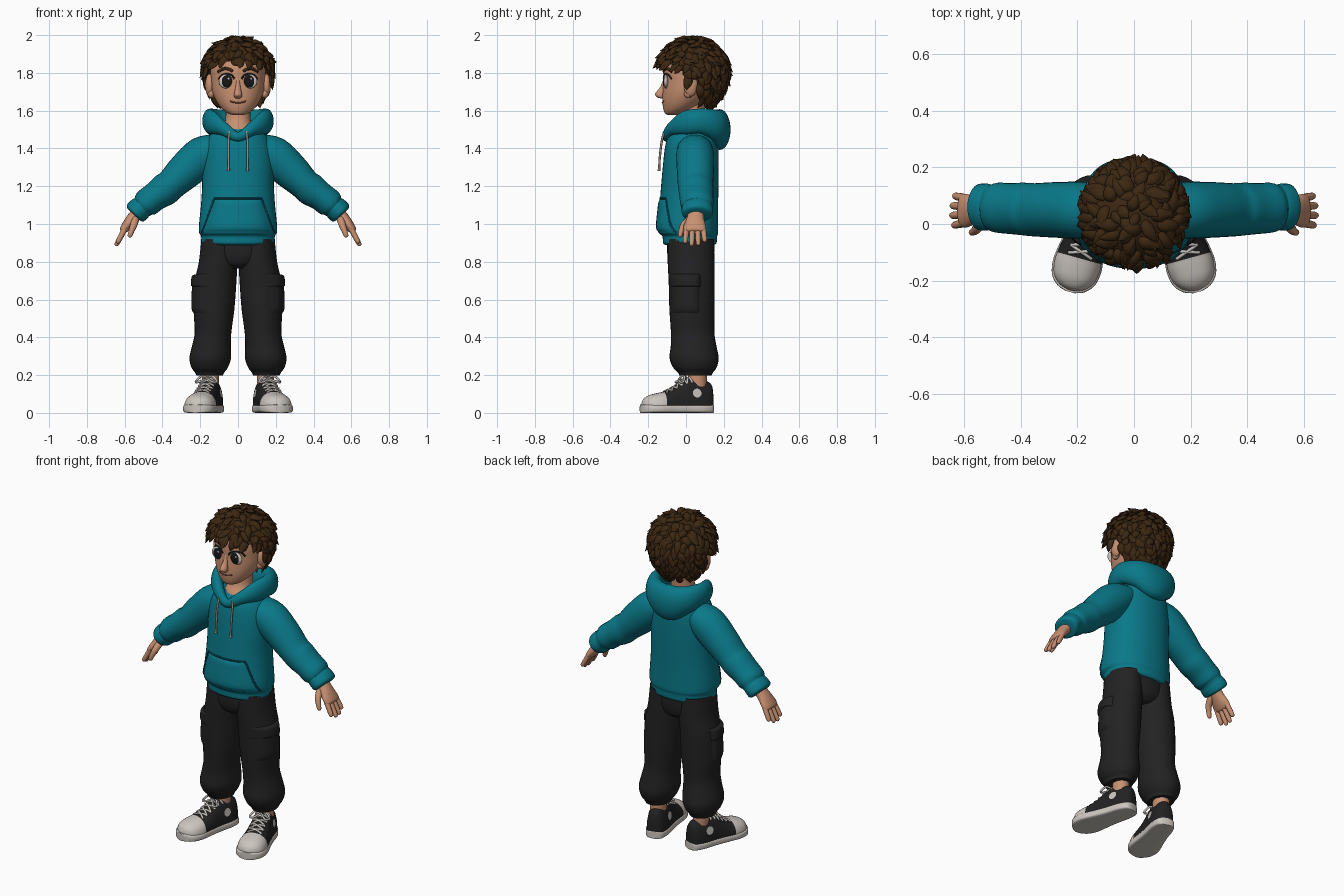
import bpy, bmesh, math, random
from mathutils import Vector, Matrix
from mathutils.bvhtree import BVHTree

random.seed(4)
X, Y, Z = Vector((1, 0, 0)), Vector((0, 1, 0)), Vector((0, 0, 1))
if "Cube" in bpy.data.objects:
    bpy.data.objects.remove(bpy.data.objects["Cube"])


def material(name, *rgb):
    m = bpy.data.materials.new(name)
    m.use_nodes = True
    m.diffuse_color = (*rgb, 1)
    m.node_tree.nodes["Principled BSDF"].inputs["Base Color"].default_value = (*rgb, 1)
    return m


SKIN = material("skin", .58, .28, .165)
HAIR = material("dark brown hair", .045, .02, .006)
TEAL = material("teal fleece", .003, .19, .25)
SEAM = material("dark teal seam", .002, .07, .1)
CHAR = material("charcoal cloth", .016, .016, .017)
WHITE = material("off white rubber", .6, .56, .52)
CORD = material("tan cord", .36, .27, .22)
DARK = material("near black", .008, .008, .008)
LIP = material("lip brown", .26, .09, .06)


def make(name, bm, mats, rule=None, matrix=None):
    """Turn a bmesh into a smooth object; returns a tree of its surface."""
    bmesh.ops.recalc_face_normals(bm, faces=bm.faces)
    tree = BVHTree.FromBMesh(bm)
    if rule:
        for f in bm.faces:
            f.material_index = rule(f.calc_center_median())
    if matrix:
        bm.transform(matrix)
        bmesh.ops.recalc_face_normals(bm, faces=bm.faces)
    mesh = bpy.data.meshes.new(name)
    bm.to_mesh(mesh)
    bm.free()
    for m in mats:
        mesh.materials.append(m)
    ob = bpy.data.objects.new(name, mesh)
    bpy.context.collection.objects.link(ob)
    bpy.ops.object.select_all(action='DESELECT')
    ob.select_set(True)
    bpy.context.view_layer.objects.active = ob
    bpy.ops.object.shade_smooth_by_angle(angle=math.radians(55))
    return tree


def spline(pts, steps, closed):
    pts = [Vector(p) for p in pts]
    n, out = len(pts), []
    pick = lambda i: pts[i % n] if closed else pts[max(0, min(n - 1, i))]
    for i in range(n if closed else n - 1):
        a, b, c, d = (pick(i + k) for k in (-1, 0, 1, 2))
        for k in range(steps):
            t = k / steps
            out.append(b + (c - a) * (t / 2) + (a * 2 - b * 5 + c * 4 - d) * (t * t / 2)
                       + (b * 3 - a - c * 3 + d) * (t ** 3 / 2))
    return out if closed else out + [pts[-1]]


def sweep(bm, pts, n=24, steps=4, hint=Y, flat=False, closed=False, floor=None, power=1.0):
    """Skin elliptic rings (x, y, z, side radius, hint radius) along a path."""
    path = spline(pts, steps, closed)
    rings, m = [], len(path)
    for i, p in enumerate(path):
        nxt = path[(i + 1) % m if closed else min(i + 1, m - 1)]
        prv = path[i - 1 if closed else max(i - 1, 0)]
        t = Z if flat else Vector((nxt - prv)[:3]).normalized()
        b = (hint - t * hint.dot(t)).normalized()
        a = b.cross(t)
        ring = []
        for k in range(n):
            c, s = math.cos(math.tau * k / n), math.sin(math.tau * k / n)
            c, s = (math.copysign(abs(v) ** power, v) for v in (c, s))
            v = Vector(p[:3]) + a * (c * max(p[3], .001)) + b * (s * max(p[4], .001))
            if floor is not None:
                v.z = max(v.z, floor)
            ring.append(bm.verts.new(v))
        rings.append(ring)
    for i in range(m if closed else m - 1):
        r, q = rings[i], rings[(i + 1) % m]
        for k in range(n):
            bm.faces.new((r[k], r[(k + 1) % n], q[(k + 1) % n], q[k]))
    if not closed:
        bm.faces.new(rings[0])
        bm.faces.new(rings[-1])


def tube(name, pts, mat, side=1, matrix=None, **kw):
    bm = bmesh.new()
    sweep(bm, [(p[0] * side, *p[1:]) for p in pts], **kw)
    return make(name, bm, [mat], matrix=matrix)


def blob(name, mat, centre, radii):
    bm = bmesh.new()
    bmesh.ops.create_uvsphere(bm, u_segments=24, v_segments=16, radius=1,
                              matrix=Matrix.Translation(centre) @ Matrix.Diagonal((*radii, 1)))
    make(name, bm, [mat])


def project(tree, p, d):
    hit = tree.ray_cast(Vector(p) - d, d)[0]
    return hit if hit else Vector(p)


def line_on(name, tree, pts, d, mat, r, matrix=None, hint=Z):
    tube(name, [(*project(tree, p, d), r, r) for p in pts], mat, n=8, hint=hint, matrix=matrix)


def patch(name, tree, place, d, puff, mat, n=16):
    """Padded panel laid on a surface; place(u, v) gives the start point."""
    bm = bmesh.new()
    grid = []
    for i in range(n + 1):
        for j in range(n + 1):
            u, v = 2 * i / n - 1, 2 * j / n - 1
            lift = puff * (1 - max(abs(u), abs(v)) ** 8) - .003
            grid.append(bm.verts.new(project(tree, place(u, v), d) - d * lift))
    for i in range(n):
        for j in range(n):
            k = i * (n + 1) + j
            bm.faces.new((grid[k], grid[k + 1], grid[k + n + 2], grid[k + n + 1]))
    make(name, bm, [mat])


# Hoodie body, hood and front pocket
torso = tube("hoodie_body", [(0, .02, .89, .18, .13), (0, .02, .9, .194, .142), (0, .02, .935, .195, .145),
             (0, .012, .955, .206, .158), (0, .01, 1.0, .206, .16), (0, .015, 1.1, .196, .155),
             (0, .02, 1.2, .19, .152), (0, .025, 1.3, .19, .148), (0, .03, 1.4, .18, .142),
             (0, .035, 1.47, .15, .13), (0, .04, 1.51, .1, .1)], TEAL, n=40, flat=True, power=.92)
half = [(.075, -.075, 1.503, .03, .036), (.135, -.005, 1.535, .036, .062), (.148, .08, 1.545, .04, .066),
        (.095, .155, 1.525, .055, .083)]
tube("hood", [(0, -.105, 1.462, .022, .025)] + half + [(0, .178, 1.5, .058, .108)]
     + [(-p[0], *p[1:]) for p in reversed(half)], TEAL, hint=Z, closed=True, steps=8)
pocket = lambda u, v: (u * (.158 - .033 * v), -.1, 1.045 + .09 * v)
patch("front_pocket", torso, pocket, Y, .012, TEAL)
line_on("pocket_top_seam", torso, [pocket(k / 4, 1) for k in range(-4, 5)], Y, SEAM, .005)
for s, tag in ((1, "left_"), (-1, "right_")):
    line_on(tag + "pocket_seam", torso, [pocket(s, k / 4) for k in range(-4, 5)], Y, SEAM, .005, hint=Y)
    tube(tag + "drawstring", [(.045, -.115, 1.49, .006, .006), (.05, -.128, 1.44, .006, .006),
         (.05, -.138, 1.36, .006, .006), (.05, -.142, 1.3, .006, .006), (.05, -.143, 1.28, .009, .009)],
         CORD, s, n=8)

    # Sleeve with gathered cuff
    tube(tag + "sleeve", [(.08, .045, 1.42, .06, .085), (.18, .048, 1.367, .102, .1), (.28, .05, 1.28, .097, .098),
         (.35, .05, 1.213, .084, .094), (.39, .053, 1.18, .086, .093), (.44, .055, 1.145, .076, .09),
         (.485, .058, 1.11, .075, .088), (.505, .06, 1.092, .062, .08), (.52, .06, 1.08, .064, .083),
         (.545, .06, 1.057, .062, .081), (.552, .06, 1.05, .045, .06)], TEAL, s, n=28)

    # Hand
    bm = bmesh.new()
    sweep(bm, [(s * x, *r) for x, *r in ((.525, .055, 1.07, .032, .04), (.56, .05, 1.03, .03, .046),
          (.59, .047, .99, .026, .059), (.607, .047, .968, .021, .058), (.612, .047, .96, .012, .05))], n=20)
    for k, reach in enumerate((.85, 1, .97, .78)):
        y, spread = .004 + .029 * k, (k - 1.5) * .006
        sweep(bm, [(s * (.597 + .05 * t * reach), y + spread * t, .978 - .094 * t * reach, r, r)
                   for t, r in ((0, .015), (.4, .0145), (.8, .013), (.95, .01), (1, .004))], n=10)
    sweep(bm, [(s * x, *r) for x, *r in ((.54, .03, 1.035, .02, .02), (.55, -.008, 1.0, .019, .018),
          (.563, -.025, .965, .015, .014), (.573, -.03, .938, .012, .011), (.576, -.03, .93, .004, .004))], n=12)
    make(tag + "hand", bm, [SKIN])

    # Trouser leg with side pocket
    leg = tube(tag + "trouser_leg", [(.1, .025, .92, .094, .122), (.105, .027, .8, .102, .124),
               (.118, .03, .7, .11, .122), (.127, .032, .55, .108, .12), (.132, .035, .43, .097, .115),
               (.14, .04, .36, .102, .12), (.147, .043, .29, .11, .13), (.15, .047, .24, .096, .115),
               (.15, .05, .215, .078, .094), (.15, .05, .197, .07, .085)], CHAR, s, n=32, flat=True)
    patch(tag + "cargo_pocket", leg, lambda u, v: (0, -.005 + .078 * u, .63 + .105 * v), X * -s, .016, CHAR)
    patch(tag + "pocket_flap", leg, lambda u, v: (0, -.005 + .084 * u, .7 + .035 * v), X * -s, .024, CHAR)
    tube(tag + "ankle", [(.145, .06, .12, .045, .05), (.147, .06, .25, .045, .05)], SKIN, s, flat=True)

    # Shoe, modelled straight with the heel at the origin, then turned out
    turn = (Matrix.Diagonal((s, 1, 1, 1)) @ Matrix.Translation((.137, .082, 0))
            @ Matrix.Rotation(math.radians(15.5), 4, 'Z'))
    plan = [(.062, .012, .1), (.05, .043, .155), (0, .06, .175), (-.06, .063, .188), (-.1, .066, .172),
            (-.15, .072, .14), (-.2, .08, .115), (-.24, .083, .106), (-.285, .073, .094),
            (-.315, .046, .075), (-.328, .012, .05)]
    bm = bmesh.new()
    sweep(bm, [(0, y, .03, w, h - .03) for y, w, h in plan], hint=Z, floor=.01, n=32, power=.85)
    upper = make(tag + "shoe_upper", bm, [CHAR, WHITE], lambda c: int(c.y < -.212), turn)
    tube(tag + "shoe_sole", [(0, y * 1.02, .022, w + .005, .022) for y, w, h in plan], WHITE,
         hint=Z, power=.4, n=32, matrix=turn)
    for k in range(5):
        y = -.075 - .028 * k
        for e in (1, -1):
            line_on(f"{tag}lace_{k}_{'a' if e > 0 else 'b'}", upper,
                    [(e * x, y - .35 * x, .2) for x in (-.042, -.02, 0, .02, .042)], -Z, WHITE, .006, turn)
    for e, end in ((1, "outer"), (-1, "inner")):
        tube(f"{tag}{end}_bow", [(0, -.085, .185, .005, .005), (e * .03, -.1, .195, .006, .006),
             (e * .058, -.115, .165, .006, .006), (e * .035, -.13, .165, .006, .006),
             (0, -.09, .182, .005, .005)], WHITE, n=8, hint=Z, matrix=turn)
        bm = bmesh.new()
        spots = [bm.verts.new(project(upper, (0, -.04 + .024 * math.cos(a), .105 + .024 * math.sin(a)), X * -e)
                 + X * e * .003) for a in (math.tau * k / 16 for k in range(16))]
        bm.faces.new(spots)
        make(f"{tag}{end}_ankle_patch", bm, [WHITE], matrix=turn)

tube("trouser_hips", [(0, .025, .93, .185, .125), (0, .025, .84, .185, .124), (0, .027, .79, .13, .11),
                      (0, .03, .765, .06, .08)], CHAR, n=32, flat=True)

# Neck and head
tube("neck", [(0, .02, 1.42, .1, .1), (0, .015, 1.5, .085, .085), (0, .03, 1.56, .066, .066),
              (0, .04, 1.7, .068, .07)], SKIN, flat=True)
head = tube("head", [(0, -.07, 1.577, .02, .02), (0, -.062, 1.584, .05, .048), (0, -.037, 1.61, .085, .083),
            (0, -.01, 1.65, .115, .115), (0, .014, 1.7, .136, .138), (0, .03, 1.76, .144, .15),
            (0, .036, 1.82, .145, .155), (0, .04, 1.88, .13, .14), (0, .04, 1.95, .07, .08)],
            SKIN, n=40, flat=True)
tube("nose", [(0, -.11, 1.765, .01, .01), (0, -.122, 1.725, .013, .015), (0, -.137, 1.69, .021, .026),
              (0, -.134, 1.672, .02, .02), (0, -.125, 1.664, .006, .008)], SKIN, n=16, flat=True)
line_on("mouth", head, [(x, -.1, 1.642 + 5 * x * x) for x in (-.042, -.025, 0, .025, .042)], Y, LIP, .004)
for s, tag in ((1, "left_"), (-1, "right_")):
    spot = project(head, (s * .06, -.1, 1.755), Y)
    blob(tag + "eye_white", WHITE, spot, (.042, .012, .038))
    blob(tag + "iris", DARK, spot + Vector((-s * .002, -.004, 0)), (.032, .011, .034))
    blob(tag + "eye_glint", WHITE, spot + Vector((.01, -.013, .014)), (.006, .003, .006))
    line_on(tag + "lashes", head, [(s * (.06 + .044 * math.cos(a)), -.1, 1.755 + .04 * math.sin(a))
            for a in (.3, .9, 1.57, 2.2, 2.8)], Y, DARK, .005)
    line_on(tag + "eyebrow", head, [(s * x, -.1, z) for x, z in ((.028, 1.808), (.05, 1.82),
            (.078, 1.821), (.105, 1.806))], Y, HAIR, .008)
    blob(tag + "ear", SKIN, (s * .15, .025, 1.735), (.024, .037, .06))
    blob(tag + "ear_lobe", SKIN, (s * .142, .012, 1.69), (.018, .022, .024))

# Hair: a cap cut along the hairline, covered with curling locks
CROWN = Vector((0, .035, 1.81))


def scalp(d):
    return CROWN + Vector((d.x * .172, d.y * .176, d.z * (.163 if d.z > 0 else .215)))


def hairline(y):
    stops = [(-.2, 1.865), (-.07, 1.845), (-.01, 1.79), (.05, 1.77), (.075, 1.64), (.3, 1.62)]
    for (a, za), (b, zb) in zip(stops, stops[1:]):
        if y <= b:
            return za + (zb - za) * (y - a) / (b - a)
    return 1.62


bm = bmesh.new()
bmesh.ops.create_uvsphere(bm, u_segments=40, v_segments=30, radius=1)
for v in bm.verts:
    v.co = scalp(v.co)
low = [f for f in bm.faces if f.calc_center_median().z < hairline(f.calc_center_median().y)]
bmesh.ops.delete(bm, geom=low, context='FACES')
make("hair_cap", bm, [HAIR])

bm = bmesh.new()
COUNT = 330
for i in range(COUNT):
    z = 1 - 2 * (i + .5) / COUNT
    a = i * math.pi * (3 - math.sqrt(5))
    d = Vector((math.sqrt(1 - z * z) * math.cos(a), math.sqrt(1 - z * z) * math.sin(a), z))
    p = scalp(d)
    if p.z < hairline(p.y) + .012:
        continue
    fall = (-Z + Vector((random.uniform(-.7, .7), random.uniform(-.7, .7), 0)))
    fall = (fall - d * fall.dot(d)).normalized()
    bend = d.cross(fall) * random.uniform(-.03, .03)
    reach, wide = random.uniform(.05, .085), random.uniform(.017, .025)
    locks = [(0, -.004, .5), (.3, .01, 1), (.7, .014, .8), (1, random.uniform(.008, .026), .05)]
    sweep(bm, [(*(p + fall * (reach * t) + bend * t * t + d * up), wide * r, wide * r * .55)
               for t, up, r in locks], n=8, steps=3, hint=d)
make("hair_locks", bm, [HAIR])
